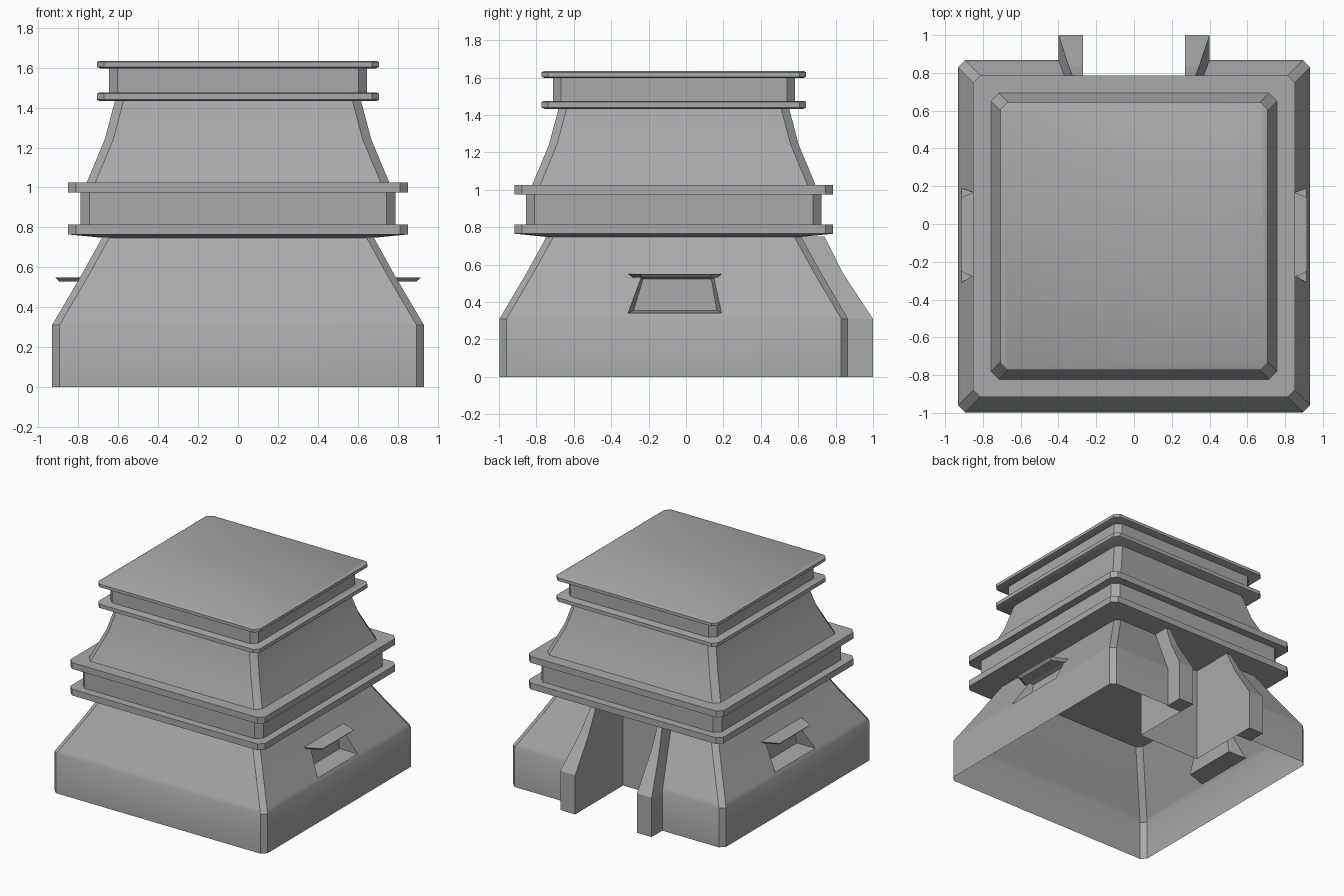
import bpy, bmesh, math
from mathutils import Vector

cube = bpy.data.objects.get("Cube")
if cube:
    bpy.data.objects.remove(cube, do_unlink=True)

CY = -0.065          # centre of the tower in y
ALCOVE_X = 0.27      # half width of the rear alcove
WALL = [(0.932, 0), (0.932, 0.31), (0.785, 0.56), (0.68, 0.75)]

stone = bpy.data.materials.new("grey_stone")
stone.use_nodes = True
COLOUR = (0.4, 0.4, 0.4, 1)
stone.diffuse_color = COLOUR
stone.node_tree.nodes["Principled BSDF"].inputs["Base Color"].default_value = COLOUR


def finish(bm, name, smooth=True, recalc=True):
    if recalc:
        bmesh.ops.recalc_face_normals(bm, faces=bm.faces)
    mesh = bpy.data.meshes.new(name)
    bm.to_mesh(mesh)
    bm.free()
    mesh.materials.append(stone)
    ob = bpy.data.objects.new(name, mesh)
    bpy.context.collection.objects.link(ob)
    if smooth:
        bpy.ops.object.select_all(action='DESELECT')
        ob.select_set(True)
        bpy.context.view_layer.objects.active = ob
        bpy.ops.object.shade_smooth_by_angle(angle=math.radians(36))
    return ob


def bridge(bm, loops):
    for a, b in zip(loops, loops[1:]):
        for i in range(len(a)):
            j = (i + 1) % len(a)
            bm.faces.new((a[i], a[j], b[j], b[i]))


def square_loft(profile, chamfer, caps=True):
    """Stack of chamfered squares given as (half width, height)."""
    bm = bmesh.new()
    loops = []
    for h, z in profile:
        k = h - chamfer
        pts = [(k, -h), (h, -k), (h, k), (k, h), (-k, h), (-h, k), (-h, -k), (-k, -h)]
        loops.append([bm.verts.new((x, y + CY, z)) for x, y in pts])
    bridge(bm, loops)
    if caps:
        bm.faces.new(loops[0][::-1])
        bm.faces.new(loops[-1])
    return bm


def cut(bm, point, normal):
    bmesh.ops.bisect_plane(bm, geom=bm.verts[:] + bm.edges[:] + bm.faces[:],
                           plane_co=point, plane_no=normal)


# Lower shell: open below, with a rear doorway and two side window holes
SILL, HEAD = 0.34, 0.53
WINDOW = [(-0.31, SILL), (0.19, SILL), (0.15, HEAD), (-0.24, HEAD)]
bm = square_loft(WALL, 0.037, caps=False)
bmesh.ops.recalc_face_normals(bm, faces=bm.faces)
for s in (1, -1):
    cut(bm, (s * ALCOVE_X, 0, 0), (1, 0, 0))
for z in (SILL, HEAD):
    cut(bm, (0, 0, z), (0, 0, 1))
for (y0, z0), (y1, z1) in ((WINDOW[0], WINDOW[3]), (WINDOW[1], WINDOW[2])):
    cut(bm, (0, y0, z0), (0, z1 - z0, y0 - y1))
holes = []
for f in bm.faces:
    c = f.calc_center_median()
    door = c.y > 0.5 and abs(c.x) < ALCOVE_X
    window = abs(c.x) > 0.7 and SILL < c.z < HEAD and -0.28 < c.y < 0.17
    if door or window:
        holes.append(f)
bmesh.ops.delete(bm, geom=holes, context='FACES')
finish(bm, "lower_shell", recalc=False)

# Flanges, bands and the tapered upper storey
STACK = [
    ("lower_flange", [(0.67, 0.747), (0.852, 0.765), (0.852, 0.815)], 0.04),
    ("lower_band", [(0.79, 0.81), (0.79, 0.98)], 0.045),
    ("middle_flange", [(0.852, 0.975), (0.852, 1.025)], 0.04),
    ("upper_storey", [(0.76, 1.02), (0.668, 1.24), (0.615, 1.44)], 0.043),
    ("upper_flange", [(0.69, 1.432), (0.707, 1.44), (0.707, 1.47), (0.695, 1.475)], 0.035),
    ("upper_band", [(0.647, 1.47), (0.647, 1.605)], 0.043),
    ("roof_slab", [(0.69, 1.597), (0.707, 1.604), (0.707, 1.628), (0.697, 1.634)], 0.035),
]
for name, profile, chamfer in STACK:
    finish(square_loft(profile, chamfer), name)

# Rear alcove: two side sheets and a back sheet
ALCOVE_Y = 0.4
wall_line = [(h + CY, z) for h, z in WALL]
bm = bmesh.new()
for s in (1, -1):
    pts = [(ALCOVE_Y, 0)] + wall_line + [(ALCOVE_Y, 0.75)]
    vs = [bm.verts.new((s * ALCOVE_X, y, z)) for y, z in pts]
    bm.faces.new(vs if s > 0 else vs[::-1])
bm.faces.new([bm.verts.new((x, ALCOVE_Y, z)) for x, z in
              ((ALCOVE_X, 0), (-ALCOVE_X, 0), (-ALCOVE_X, 0.75), (ALCOVE_X, 0.75))])
for f in bm.faces:      # face the open middle of the alcove
    f.normal_update()
    if f.normal.dot(Vector((0, 0.7, 0.35)) - f.calc_center_median()) < 0:
        f.normal_flip()
finish(bm, "rear_alcove", smooth=False, recalc=False)

# Buttresses either side of the alcove, narrowing towards the top
OUTER = [(1.0, 0, 0.40), (1.0, 0.31, 0.40), (0.835, 0.56, 0.345), (0.74, 0.75, 0.31)]
for s, side in ((1, "left"), (-1, "right")):
    bm = bmesh.new()
    loops = []
    for (yw, z), (yo, _, xo) in zip(wall_line, OUTER):
        pts = [(ALCOVE_X, yw - 0.01), (ALCOVE_X, yo), (xo, yo), (xo, yw - 0.01)]
        loops.append([bm.verts.new((s * x, y, z)) for x, y in pts])
    bridge(bm, loops)
    bm.faces.new(loops[0])
    bm.faces.new(loops[-1])
    finish(bm, side + "_buttress", smooth=False)

# Side windows: a carved recess with an upright back, and a hood over it
INNER = [(-0.28, 0.355), (0.165, 0.355), (0.135, 0.522), (-0.23, 0.522)]
for s, side in ((1, "left"), (-1, "right")):
    bm = bmesh.new()
    mouth = [bm.verts.new((s * (0.932 - 0.588 * (z - 0.31)), y, z)) for y, z in WINDOW]
    back = [bm.verts.new((s * 0.775, y, z)) for y, z in INNER]
    bridge(bm, [mouth, back])
    bm.faces.new(back)
    bmesh.ops.recalc_face_normals(bm, faces=bm.faces)
    if bm.faces[-1:][0].normal.x * s < 0:
        bmesh.ops.reverse_faces(bm, faces=bm.faces)
    finish(bm, side + "_window_recess", smooth=False, recalc=False)

    bm = bmesh.new()
    loops = []
    for z, inset in ((0.53, 0.02), (0.55, 0)):
        pts = [(0.77, -0.32 + inset), (0.77, 0.20 - inset),
               (0.917 - inset, 0.14 - inset), (0.917 - inset, -0.25 + inset)]
        loops.append([bm.verts.new((s * x, y, z)) for x, y in pts])
    bridge(bm, loops)
    bm.faces.new(loops[0])
    bm.faces.new(loops[-1])
    finish(bm, side + "_window_hood", smooth=False)
